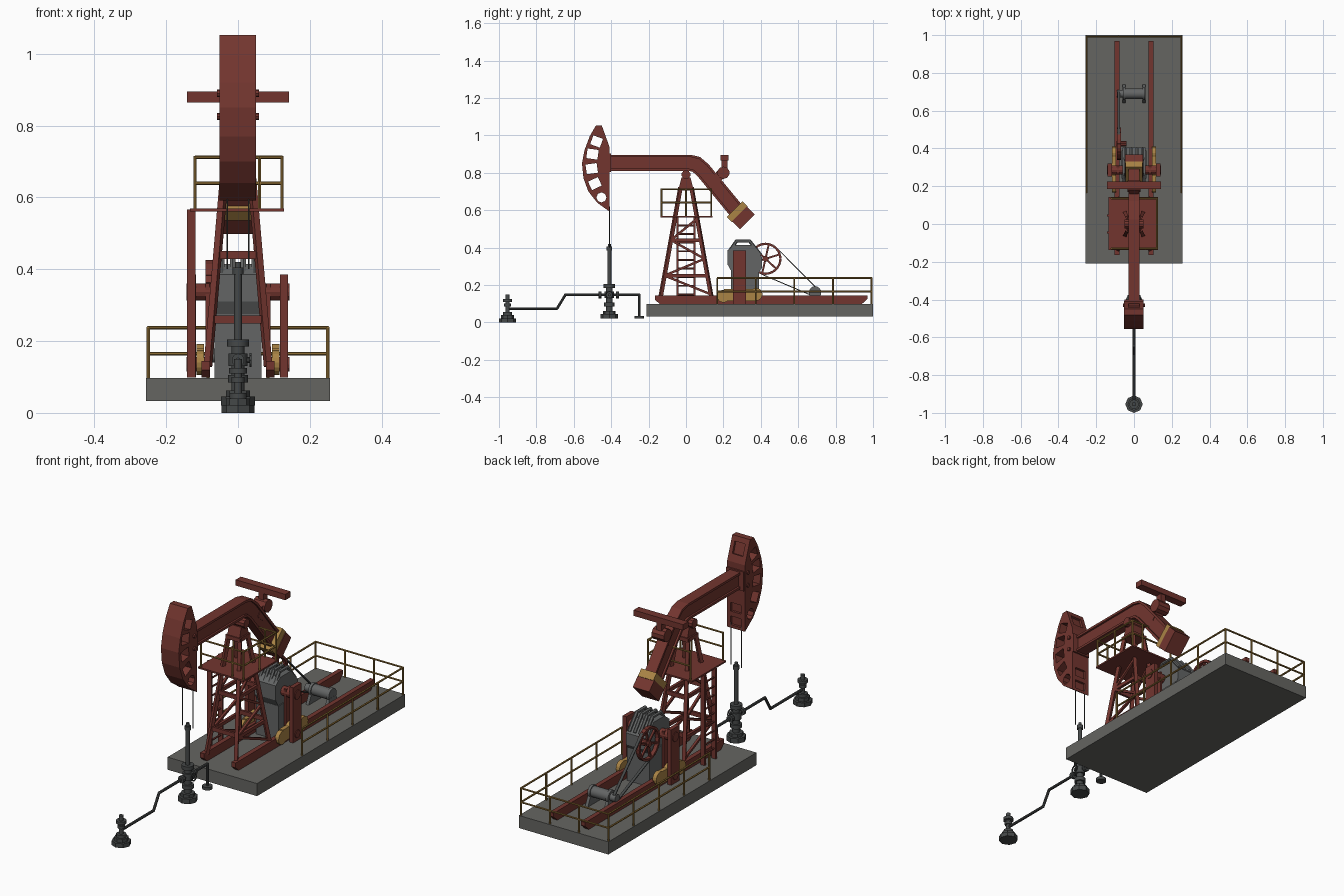
import bpy, bmesh, math
from mathutils import Vector, Matrix

if "Cube" in bpy.data.objects:
    bpy.data.objects.remove(bpy.data.objects["Cube"], do_unlink=True)


def material(name, r, g, b):
    m = bpy.data.materials.new(name)
    m.use_nodes = True
    m.diffuse_color = (r, g, b, 1)
    m.node_tree.nodes["Principled BSDF"].inputs["Base Color"].default_value = (r, g, b, 1)
    return m


RED = material("oxide red", 0.17, 0.036, 0.028)
CONCRETE = material("concrete", 0.13, 0.13, 0.12)
STEEL = material("grey steel", 0.125, 0.13, 0.13)
DARK = material("dark pipe", 0.06, 0.065, 0.065)
YELLOW = material("crank yellow", 0.40, 0.23, 0.06)
RAIL = material("railing ochre", 0.27, 0.155, 0.035)


class Part:
    """Collects simple solids into one object."""

    def __init__(self, name, mat):
        self.name, self.mat, self.bm = name, mat, bmesh.new()

    def box(self, c, s, tilt=0):
        m = Matrix.Translation(c) @ Matrix.Rotation(tilt, 4, 'X') @ Matrix.Diagonal((*s, 1))
        bmesh.ops.create_cube(self.bm, size=1, matrix=m)

    def bar(self, a, b, w, d):
        a, b = Vector(a), Vector(b)
        q = (b - a).to_track_quat('Z', 'Y').to_matrix().to_4x4()
        m = Matrix.Translation((a + b) / 2) @ q @ Matrix.Diagonal((w, d, (b - a).length, 1))
        bmesh.ops.create_cube(self.bm, size=1, matrix=m)

    def tube(self, a, b, r, r2=None, seg=10):
        a, b = Vector(a), Vector(b)
        m = Matrix.Translation((a + b) / 2) @ (b - a).to_track_quat('Z', 'Y').to_matrix().to_4x4()
        bmesh.ops.create_cone(self.bm, cap_ends=True, segments=seg, radius1=r,
                              radius2=r if r2 is None else r2, depth=(b - a).length, matrix=m)

    def pipe(self, pts, r, seg=8):
        for a, b in zip(pts, pts[1:]):
            self.tube(a, b, r, seg=seg)
        for p in pts[1:-1]:
            bmesh.ops.create_uvsphere(self.bm, u_segments=seg, v_segments=6, radius=r,
                                      matrix=Matrix.Translation(p))

    def prism(self, yz, x0, x1):
        f = self.bm.faces.new([self.bm.verts.new((x0, y, z)) for y, z in yz])
        ext = bmesh.ops.extrude_face_region(self.bm, geom=[f])
        new = [g for g in ext["geom"] if isinstance(g, bmesh.types.BMVert)]
        bmesh.ops.translate(self.bm, verts=new, vec=(x1 - x0, 0, 0))

    def ring(self, c, r, thick, wide, seg=24):
        """Square-section hoop around the x axis."""
        pts = [(0, r * math.cos(i * math.tau / seg), r * math.sin(i * math.tau / seg)) for i in range(seg)]
        for i, p in enumerate(pts):
            self.bar(Vector(c) + Vector(p), Vector(c) + Vector(pts[(i + 1) % seg]), wide, thick)

    def stack(self, x, y, discs):
        for z0, z1, r in discs:
            self.tube((x, y, z0), (x, y, z1), r, seg=8 if r > 0.03 else 12)

    def done(self, smooth=False):
        bmesh.ops.recalc_face_normals(self.bm, faces=self.bm.faces)
        me = bpy.data.meshes.new(self.name)
        self.bm.to_mesh(me)
        self.bm.free()
        ob = bpy.data.objects.new(self.name, me)
        bpy.context.collection.objects.link(ob)
        me.materials.append(self.mat)
        bpy.ops.object.select_all(action='DESELECT')
        ob.select_set(True)
        bpy.context.view_layer.objects.active = ob
        if smooth:
            bpy.ops.object.shade_smooth_by_angle(angle=math.radians(35))
        return ob


# Concrete slab and skid rails
p = Part("base_slab", CONCRETE)
p.box((0, 0.395, 0.065), (0.512, 1.21, 0.065))
p.done()
p = Part("skid_rails", RED)
for s in (-1, 1):
    p.prism([(-0.165, 0.145), (-0.165, 0.12), (-0.14, 0.098), (0.94, 0.098), (0.97, 0.125), (0.97, 0.145)],
            s * 0.09 - 0.012, s * 0.09 + 0.012)
p.done()


# Tower: four sloping legs, cross members and diagonal braces
def leg(sx, sy, z):
    t = (z - 0.14) / 0.58
    return (sx * (0.083 - 0.05 * t), sy * (0.135 - 0.105 * t), z)


p = Part("tower_frame", RED)
for sx in (-1, 1):
    for sy in (-1, 1):
        p.bar(leg(sx, sy, 0.13), leg(sx, sy, 0.72), 0.018, 0.018)
    for i, (z0, z1) in enumerate([(0.15, 0.25), (0.25, 0.34), (0.34, 0.44), (0.44, 0.555)]):
        d = 1 if i % 2 else -1
        p.bar(leg(sx, -d, z0), leg(sx, d, z1), 0.012, 0.012)
        if i in (1, 3):
            p.bar(leg(sx, -1, z0), leg(sx, 1, z0), 0.014, 0.018)
for sy in (-1, 1):
    for z in (0.26, 0.44):
        p.bar(leg(-1, sy, z), leg(1, sy, z), 0.012, 0.022)
p.box((0, 0, 0.715), (0.085, 0.085, 0.02))
p.prism([(-0.038, 0.72), (0.038, 0.72), (0.024, 0.775), (-0.024, 0.775)], -0.035, 0.035)
p.tube((-0.05, 0, 0.79), (0.05, 0, 0.79), 0.024)
p.done()
p = Part("platform", RED)
p.box((-0.003, 0.003, 0.565), (0.262, 0.28, 0.008))
p.done()
p = Part("ladder", RED)
for y in (-0.045, 0.045):
    p.box((-0.13, y, 0.332), (0.024, 0.01, 0.468))
for i in range(9):
    p.tube((-0.13, -0.045, 0.15 + i * 0.046), (-0.13, 0.045, 0.15 + i * 0.046), 0.005, seg=6)
p.done()

# Railings around the platform and the rear of the slab
p = Part("platform_railing", RAIL)
corners = [(-0.12, -0.13), (0.122, -0.13), (0.122, 0.135), (-0.12, 0.135)]
for z in (0.64, 0.712):
    p.pipe([(x, y, z) for x, y in corners], 0.005, 6)
for x, y in corners + [(0.06, -0.13), (0.06, 0.135), (0.122, 0)]:
    p.tube((x, y, 0.565), (x, y, 0.715), 0.005, seg=6)
p.done(True)
p = Part("slab_railing", RAIL)
for z in (0.165, 0.237):
    p.pipe([(-0.25, 0.165, z), (-0.25, 0.992, z), (0.25, 0.992, z), (0.25, 0.165, z)], 0.005, 6)
for i in range(5):
    for x in (-0.25, 0.25):
        p.tube((x, 0.167 + 0.206 * i, 0.097), (x, 0.167 + 0.206 * i, 0.237), 0.005, seg=6)
for x in (-0.083, 0.083):
    p.tube((x, 0.992, 0.097), (x, 0.992, 0.237), 0.005, seg=6)
p.done(True)

# Bent walking beam: web with top and bottom flanges
path = [Vector(v) for v in [(-0.42, 0.853), (0.02, 0.853), (0.055, 0.845), (0.09, 0.815), (0.275, 0.59)]]


def offset(d):
    out = []
    for i in range(len(path)):
        u = (path[min(i + 1, 4)] - path[i]).normalized() if i < 4 else Vector((0, 0))
        v = (path[i] - path[i - 1]).normalized() if i else Vector((0, 0))
        t = (u + v).normalized()
        k = d / max(0.8, t.dot(u if i < 4 else v))
        out.append((path[i].x - t.y * k, path[i].y + t.x * k))
    return out


p = Part("walking_beam", RED)
for lo, hi, w in ((-0.034, 0.034, 0.02), (0.031, 0.043, 0.03), (-0.043, -0.031, 0.03)):
    p.prism(offset(hi) + offset(lo)[::-1], -w, w)
p.box((0, -0.41, 0.853), (0.1, 0.02, 0.1))
for z in (0.825, 0.89):
    p.tube((-0.058, -0.43, z), (0.058, -0.43, z), 0.01, seg=8)
p.done()

# Tail weight with its yellow collar
tilt = math.radians(-45)
p = Part("tail_collar", YELLOW)
p.box((0, 0.274, 0.592), (0.088, 0.04, 0.12), tilt)
p.done()
p = Part("tail_weight", RED)
p.box((0, 0.307, 0.559), (0.094, 0.062, 0.112), tilt)
p.done()

# Equalizer bar on its bracket
p = Part("equalizer", RED)
p.box((0, 0.205, 0.88), (0.284, 0.042, 0.03))
p.box((0, 0.205, 0.85), (0.03, 0.032, 0.05))
p.tube((-0.035, 0.2, 0.8), (0.035, 0.2, 0.8), 0.033, seg=10)
p.bar((0, 0.15, 0.75), (0, 0.2, 0.81), 0.045, 0.05)
p.done()

# Horse head: curved block with windows cut through and pockets in the back
p = Part("horse_head", RED)
p.prism([(-0.45, 1.052), (-0.482, 1.052), (-0.515, 0.995), (-0.543, 0.92), (-0.556, 0.85), (-0.548, 0.77),
         (-0.522, 0.70), (-0.475, 0.64), (-0.408, 0.592), (-0.408, 0.935)], -0.052, 0.05)
head = p.done()
p = Part("head_cutter", RED)
for y, z, w, h, a in [(-0.478, 0.967, 0.055, 0.05, -20), (-0.5, 0.9, 0.06, 0.052, -8),
                      (-0.504, 0.822, 0.06, 0.052, 8), (-0.487, 0.742, 0.058, 0.05, 25)]:
    p.box((0, y, z), (0.2, w, h), math.radians(a))
p.tube((-0.1, -0.452, 0.668), (0.1, -0.452, 0.668), 0.027, seg=8)
for z in (0.7, 0.63):
    p.box((0, -0.408, z), (0.06, 0.024, 0.045))
p.box((0, -0.428, 1.0), (0.06, 0.03, 0.06), math.radians(18))
cutter = p.done()
cutter.hide_render = True
mod = head.modifiers.new("windows", 'BOOLEAN')
mod.operation, mod.object, mod.solver = 'DIFFERENCE', cutter, 'EXACT'
mod.use_self = True
bpy.context.view_layer.objects.active = head
bpy.ops.object.modifier_apply(modifier="windows")
bpy.data.objects.remove(cutter, do_unlink=True)

# Hanging cables, wellhead, outlet and flow line
p = Part("cables", DARK)
for x in (-0.03, 0.03):
    p.tube((x, -0.41, 0.4), (x, -0.41, 0.62), 0.0025, seg=6)
p.done(True)
p = Part("wellhead", DARK)
p.stack(0, -0.41, [(0.02, 0.045, 0.047), (0.045, 0.062, 0.034), (0.06, 0.2, 0.018), (0.085, 0.105, 0.028),
                   (0.13, 0.165, 0.026), (0.185, 0.205, 0.03), (0.2, 0.395, 0.011), (0.385, 0.405, 0.015),
                   (0.4, 0.42, 0.008)])
for y in (-0.46, -0.365):
    p.tube((0, y - 0.008, 0.147), (0, y + 0.008, 0.147), 0.018)
p.ring((0.035, -0.41, 0.147), 0.018, 0.005, 0.005, 10)
p.tube((0, -0.41, 0.147), (0.036, -0.41, 0.147), 0.008)
p.done(True)
p = Part("outlet_head", DARK)
p.stack(0, -0.954, [(0, 0.022, 0.046), (0.022, 0.04, 0.034), (0.04, 0.055, 0.024), (0.05, 0.15, 0.011),
                    (0.085, 0.1, 0.018), (0.11, 0.125, 0.025)])
p.done(True)
p = Part("flow_line", DARK)
p.pipe([(0, -0.95, 0.073), (0, -0.69, 0.073), (0, -0.645, 0.147), (0, -0.25, 0.147), (0, -0.25, 0.03)], 0.007)
p.stack(0, -0.25, [(0.02, 0.035, 0.025)])
p.done(True)

# Gearbox with ribbed top
p = Part("gearbox", STEEL)
p.box((0, 0.315, 0.185), (0.13, 0.15, 0.18))
p.prism([(0.25, 0.26), (0.222, 0.31), (0.222, 0.385), (0.26, 0.415), (0.35, 0.415), (0.405, 0.35),
         (0.405, 0.29), (0.385, 0.26)], -0.06, 0.06)
for x in (-0.045, -0.015, 0.015, 0.045):
    p.pipe([(x, 0.235, 0.385), (x, 0.27, 0.435), (x, 0.34, 0.435), (x, 0.4, 0.36)], 0.009, 6)
p.done()

# Cranks, crank shaft and pitman arms on both sides
c = Part("cranks", YELLOW)
a = Part("pitman_arms", RED)
for s in (-1, 1):
    ends = [(0.2, 0.14, 0.034), (0.285, 0.15, 0.042), (0.375, 0.15, 0.034)]
    for y, z, r in ends:
        c.tube((s * 0.094, y, z), (s * 0.116, y, z), r, seg=16)
    c.box((s * 0.105, 0.288, 0.147), (0.022, 0.17, 0.064))
    a.box((s * 0.128, 0.286, 0.242), (0.022, 0.068, 0.286))
    a.box((s * 0.085, 0.286, 0.25), (0.012, 0.045, 0.22))
    a.tube((s * 0.05, 0.286, 0.337), (s * 0.143, 0.286, 0.337), 0.024, seg=12)
    a.tube((s * 0.09, 0.286, 0.135), (s * 0.143, 0.286, 0.135), 0.02, seg=12)
c.done()
a.done()

# Spoked drive wheel
hub = Vector((-0.08, 0.425, 0.34))
p = Part("drive_wheel", RED)
p.ring(hub, 0.08, 0.012, 0.02)
p.tube(hub - Vector((0.013, 0, 0)), hub + Vector((0.04, 0, 0)), 0.016)
for i in range(6):
    t = i * math.tau / 6 + 0.3
    p.bar(hub, hub + Vector((0, math.cos(t), math.sin(t))) * 0.078, 0.01, 0.01)
p.done()

# Motor on its mount, with the belt to the drive wheel
p = Part("motor", STEEL)
p.tube((-0.05, 0.69, 0.16), (0.05, 0.69, 0.16), 0.028, seg=16)
for x in (-0.052, 0.052):
    p.tube((x - 0.007, 0.69, 0.16), (x + 0.007, 0.69, 0.16), 0.033, seg=16)
    p.prism([(0.64, 0.097), (0.74, 0.097), (0.715, 0.15), (0.665, 0.15)], x - 0.008, x + 0.008)
p.tube((-0.09, 0.69, 0.16), (-0.05, 0.69, 0.16), 0.02, seg=12)
p.done(True)
p = Part("drive_belt", DARK)
for sgn, r in ((1, 0.022), (-1, 0.022)):
    n = Vector((0, 0.56, 0.83)) if sgn > 0 else Vector((0, -0.25, -0.97))
    p.bar(hub + n * 0.085, Vector((-0.08, 0.69, 0.16)) + n * r, 0.014, 0.005)
p.done()
